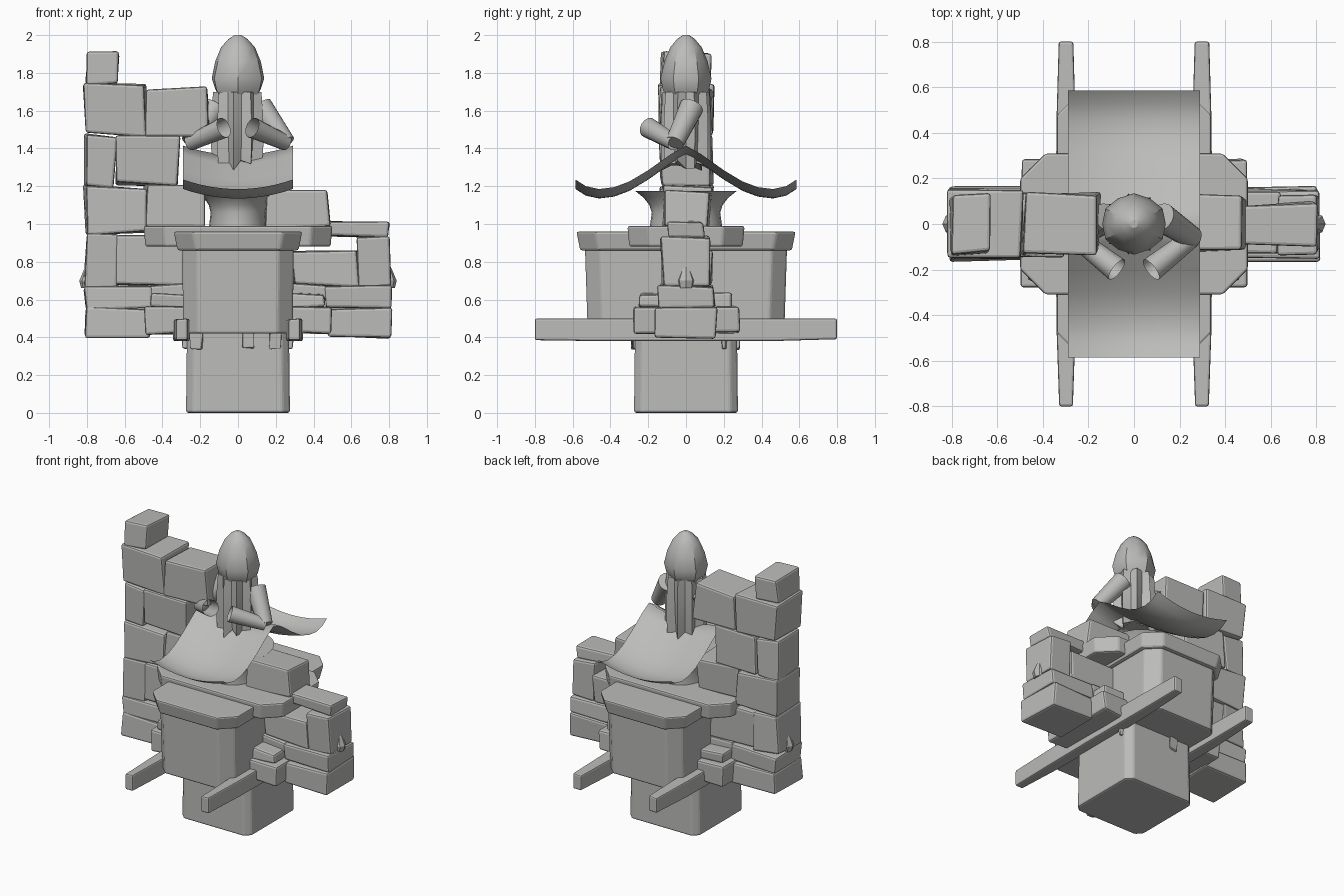
import bpy, bmesh, math, random
from mathutils import Vector

random.seed(4)
if "Cube" in bpy.data.objects:
    bpy.data.objects.remove(bpy.data.objects["Cube"])

GREY = (0.5, 0.5, 0.49, 1)
stone = bpy.data.materials.new("grey_stone")
stone.use_nodes = True
stone.diffuse_color = GREY
stone.node_tree.nodes["Principled BSDF"].inputs["Base Color"].default_value = GREY


def finish(name, bm, bevel=0.0, smooth=None, fix=True):
    if fix:
        bmesh.ops.recalc_face_normals(bm, faces=bm.faces)
    mesh = bpy.data.meshes.new(name)
    bm.to_mesh(mesh)
    bm.free()
    mesh.materials.append(stone)
    ob = bpy.data.objects.new(name, mesh)
    bpy.context.collection.objects.link(ob)
    if bevel:
        mod = ob.modifiers.new("worn_edges", 'BEVEL')
        mod.width, mod.segments = bevel, 2
    if smooth:
        bpy.ops.object.select_all(action='DESELECT')
        ob.select_set(True)
        bpy.context.view_layer.objects.active = ob
        bpy.ops.object.shade_smooth_by_angle(angle=math.radians(smooth))
    return ob


def loft(name, rings, bevel=0.0, smooth=None, caps=True):
    """Skin a list of closed rings of points."""
    bm = bmesh.new()
    rows = [[bm.verts.new(p) for p in ring] for ring in rings]
    n = len(rows[0])
    for a, b in zip(rows, rows[1:]):
        for i in range(n):
            j = (i + 1) % n
            bm.faces.new((a[i], a[j], b[j], b[i]))
    if caps:
        bm.faces.new(rows[0][::-1])
        bm.faces.new(rows[-1])
    return finish(name, bm, bevel, smooth)


def octagon(w, d, c, z):
    """Rectangle of half sizes w, d with corners cut by c."""
    return [(w, c - d, z), (w, d - c, z), (w - c, d, z), (c - w, d, z),
            (-w, d - c, z), (-w, c - d, z), (c - w, -d, z), (w - c, -d, z)]


def block(name, x0, x1, y0, y1, z0, z1, jitter=0.009, bevel=0.014):
    bm = bmesh.new()
    bmesh.ops.create_cube(bm, size=1)
    for v in bm.verts:
        v.co = ((x0 + x1) / 2 + v.co.x * (x1 - x0),
                (y0 + y1) / 2 + v.co.y * (y1 - y0),
                (z0 + z1) / 2 + v.co.z * (z1 - z0))
        v.co += Vector([random.uniform(-jitter, jitter) for _ in range(3)])
    return finish(name, bm, bevel)


def circle(r, z, n, sy=1.0, lobe=0.0):
    """Ring around the z axis; lobe pulls every other point outwards."""
    pts = []
    for i in range(n):
        a = math.tau * i / n
        k = r * (1 + lobe * (1 if i % 2 else -1))
        pts.append((k * math.cos(a), k * sy * math.sin(a), z))
    return pts


def tube(name, a, b, ra, rb, caps):
    a, b = Vector(a), Vector(b)
    q = (b - a).to_track_quat('Z', 'Y')
    rings = [[p + q @ Vector(c) for c in circle(r, 0, 14)]
             for p, r in ((a, ra), (b, rb))]
    return loft(name, rings, smooth=40, caps=caps)


# Foot block and small chips under the body
loft("foot_block", [octagon(0.275, 0.275, 0.04, 0.0),
                    octagon(0.27, 0.27, 0.04, 0.43)], 0.012)
for x, y in ((-0.22, -0.27), (0.05, -0.27), (0.2, -0.27),
             (0.26, 0.2), (-0.26, -0.2), (-0.1, 0.27)):
    block("under_chip", x - 0.03, x + 0.03, y - 0.015, y + 0.015, 0.34, 0.43, bevel=0.006)

# Altar body with its two crossing cap slabs
loft("altar_body", [octagon(0.29, 0.52, 0.08, 0.42),
                    octagon(0.295, 0.535, 0.08, 0.88)], 0.012)
loft("long_cap", [octagon(0.32, 0.56, 0.1, 0.86),
                  octagon(0.34, 0.58, 0.1, 0.96)], 0.012)
loft("cross_cap", [octagon(0.49, 0.3, 0.11, 0.88),
                   octagon(0.5, 0.31, 0.11, 0.99)], 0.012)

# Carrying beams, narrower towards the ends
for side in (-1, 1):
    rings = []
    for y, w, lo in ((-0.8, 0.03, 0.385), (-0.45, 0.042, 0.38), (0, 0.045, 0.38),
                     (0.45, 0.042, 0.38), (0.8, 0.032, 0.39)):
        cx = side * 0.298
        rings.append([(cx - w, y, lo), (cx + w, y, lo), (cx + w, y, 0.5), (cx - w, y, 0.495)])
    loft("beam", rings, 0.01)

# Lower courses of the wall, alike on both sides
for side in (-1, 1):
    def pair(name, a, b, d, z0, z1):
        block(name, *sorted((side * a, side * b)), -d, d, z0, z1)
    pair("base_course", 0.47, 0.81, 0.16, 0.40, 0.555)
    pair("second_course", 0.46, 0.81, 0.15, 0.55, 0.67)
    pair("flank_block", 0.27, 0.49, 0.28, 0.42, 0.565)
    pair("flank_top", 0.26, 0.46, 0.25, 0.555, 0.63)
    pair("flank_core", 0.26, 0.47, 0.14, 0.60, 0.68)
    # pointed spall on the end of the wall
    loft("end_spall", [[(side * 0.79 + c[0], c[1], z) for c in circle(r, z, 8)]
                       for r, z in ((0.04, 0.66), (0.05, 0.70), (0.025, 0.76), (0.004, 0.8))])

# Upper wall: x range, y half depth, z range
WALL = [
    (-0.81, -0.64, 0.14, 0.67, 0.94), (-0.64, -0.28, 0.135, 0.67, 0.93),
    (-0.81, -0.49, 0.14, 0.95, 1.2), (-0.49, -0.18, 0.13, 0.99, 1.2),
    (-0.81, -0.65, 0.13, 1.2, 1.47), (-0.64, -0.31, 0.135, 1.21, 1.46),
    (-0.81, -0.49, 0.14, 1.47, 1.735), (-0.48, -0.15, 0.13, 1.47, 1.72),
    (-0.8, -0.63, 0.13, 1.735, 1.915),
    (0.64, 0.81, 0.13, 0.66, 0.935), (0.29, 0.64, 0.13, 0.67, 0.85),
    (0.15, 0.48, 0.125, 0.98, 1.17), (0.47, 0.8, 0.09, 0.935, 1.01),
]
for x0, x1, d, z0, z1 in WALL:
    block("wall_block", x0, x1, -d, d, z0, z1, 0.014)

# Flared pedestal under the cloth
loft("pedestal", [circle(r, z, 24, 1.25) for r, z in
                  ((0.155, 0.97), (0.145, 1.06), (0.155, 1.1), (0.18, 1.14), (0.215, 1.175))],
     smooth=40)

# Draped cloth: peaked at the middle, sagging across its width
bm = bmesh.new()
PROFILE = [(0, 1.415), (0.08, 1.37), (0.2, 1.285), (0.3, 1.225), (0.38, 1.195),
           (0.46, 1.185), (0.53, 1.2), (0.585, 1.235)]
line = [(-y, z) for y, z in PROFILE[:0:-1]] + PROFILE
rows = []
for y, z in line:
    rows.append([bm.verts.new((0.29 * t, y, z - 0.05 * (1 - t * t)))
                 for t in [i / 6 - 1 for i in range(13)]])
for a, b in zip(rows, rows[1:]):
    for i in range(12):
        bm.faces.new((a[i], a[i + 1], b[i + 1], b[i]))
finish("draped_cloth", bm, smooth=60)

# Pleated robe with a ragged hem
robe = []
for r, z, lobe in ((0.115, 1.27, 0.2), (0.122, 1.42, 0.17), (0.125, 1.55, 0.14), (0.12, 1.70, 0.1)):
    ring = circle(r, z, 18, 0.95, lobe)
    if z < 1.3:
        ring = [(x, y, z + random.uniform(0, 0.07)) for x, y, z in ring]
    robe.append(ring)
loft("robe", robe, smooth=35)

# Pointed hood
loft("hood", [circle(r, z, 12, 0.93, lobe) for r, z, lobe in
              ((0.105, 1.675, 0.08), (0.125, 1.71, 0.05), (0.142, 1.77, 0.02), (0.122, 1.86, 0.01),
               (0.09, 1.935, 0), (0.05, 1.98, 0), (0.018, 2.0, 0))], smooth=30)

# Sleeves, the forearms open at the cuff
for side in (-1, 1):
    shoulder = (side * 0.12, 0.03, 1.62)
    elbow = (side * 0.255, -0.06, 1.43)
    cuff = (side * 0.075, -0.2, 1.51)
    tube("upper_sleeve", shoulder, elbow, 0.065, 0.05, True)
    tube("forearm_sleeve", elbow, cuff, 0.042, 0.055, False)
